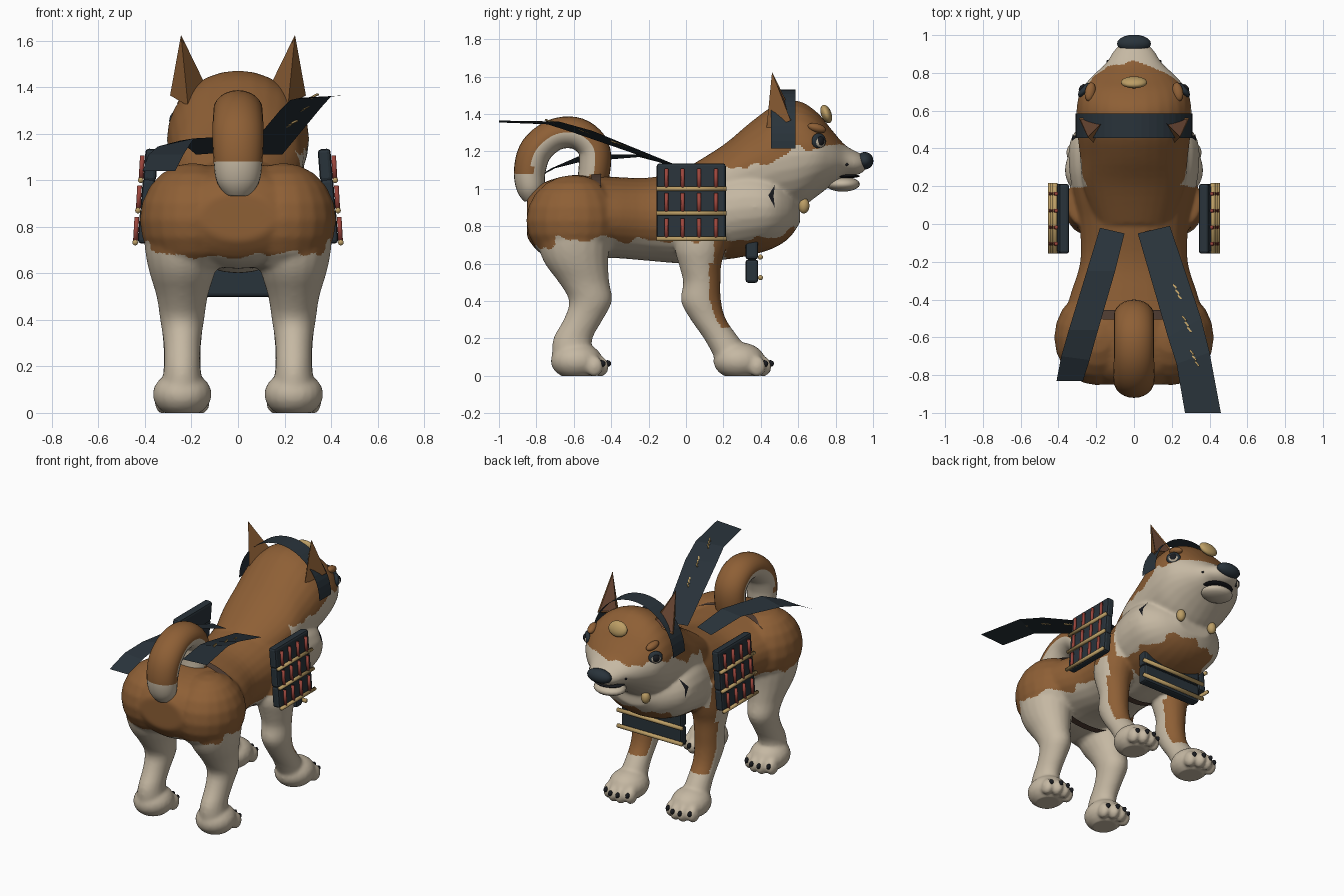
import bpy, bmesh, math
from mathutils import Vector, Matrix
from mathutils.bvhtree import BVHTree

if "Cube" in bpy.data.objects:
    bpy.data.objects.remove(bpy.data.objects["Cube"])

def material(name, r, g, b):
    m = bpy.data.materials.new(name)
    m.diffuse_color = (r, g, b, 1)
    m.use_nodes = True
    m.node_tree.nodes["Principled BSDF"].inputs["Base Color"].default_value = m.diffuse_color
    return m

BROWN = material("brown_fur", .27, .115, .036)
CREAM = material("cream_fur", .56, .48, .365)
NAVY = material("dark_navy", .022, .033, .043)
GOLD = material("gold", .50, .34, .13)
RED = material("red_cord", .33, .06, .045)
BLACK = material("black", .010, .011, .014)
STRAP = material("strap_brown", .085, .05, .035)
EAR = material("inner_ear", .15, .065, .035)

def finish(name, bm, mats, smooth=True, recalc=True):
    me = bpy.data.meshes.new(name)
    if recalc:
        bmesh.ops.recalc_face_normals(bm, faces=bm.faces)
    bm.to_mesh(me)
    bm.free()
    for m in mats:
        me.materials.append(m)
    for p in me.polygons:
        p.use_smooth = smooth
    ob = bpy.data.objects.new(name, me)
    bpy.context.collection.objects.link(ob)
    return ob

def dense(rows, k=4):
    """Catmull-Rom interpolation of number rows."""
    out = []
    for i in range(len(rows) - 1):
        a, b, c, d = (rows[max(0, min(len(rows) - 1, i + j))] for j in (-1, 0, 1, 2))
        for s in range(k):
            t = s / k
            out.append([.5 * (2*q + (r-p)*t + (2*p-5*q+4*r-w)*t*t + (3*q-p-3*r+w)*t**3)
                        for p, q, r, w in zip(a, b, c, d)])
    return out + [list(rows[-1])]

def loft(bm, rings, n=28):
    """Rings are (centre, axis u, axis v); ends are capped."""
    loops = []
    for c, u, v in rings:
        loops.append([bm.verts.new(c + u*math.cos(2*math.pi*i/n) + v*math.sin(2*math.pi*i/n))
                      for i in range(n)])
    for a, b in zip(loops, loops[1:]):
        for i in range(n):
            bm.faces.new((a[i], a[(i+1) % n], b[(i+1) % n], b[i]))
    bm.faces.new(loops[0][::-1])
    bm.faces.new(loops[-1])

def ball(bm, c, r, seg=20):
    bmesh.ops.create_uvsphere(bm, u_segments=seg, v_segments=seg // 2, radius=1,
                              matrix=Matrix.Translation(c) @ Matrix.Diagonal((*r, 1)))

def blob(name, c, r, mat, rot=(0, 0, 0)):
    bm = bmesh.new()
    ball(bm, (0, 0, 0), r)
    ob = finish(name, bm, [mat])
    ob.location, ob.rotation_euler = c, rot
    return ob

def box(name, c, size, mat, bevel=0, rot=(0, 0, 0)):
    bm = bmesh.new()
    bmesh.ops.create_cube(bm, size=1, matrix=Matrix.Diagonal((*size, 1)))
    if bevel:
        bmesh.ops.bevel(bm, geom=bm.edges[:], offset=bevel, segments=2, affect='EDGES', profile=.5)
    ob = finish(name, bm, [mat], False)
    ob.location, ob.rotation_euler = c, rot
    return ob

def rod(name, a, b, r, mat):
    a, b = Vector(a), Vector(b)
    q = (b - a).to_track_quat('Z', 'Y')
    bm = bmesh.new()
    loft(bm, [(p, q @ Vector((r, 0, 0)), q @ Vector((0, r, 0))) for p in (a, b)], 10)
    return finish(name, bm, [mat])

def slices(bm, rows):
    """Loft along y from (y, bottom, top, half width)."""
    loft(bm, [(Vector((0, y, (b+t)/2)), Vector((w, 0, 0)), Vector((0, 0, (t-b)/2)))
              for y, b, t, w in dense(rows)])

# Body: torso, head, haunches, legs and paws fused into one skin
bm = bmesh.new()
slices(bm, [(-.85, .74, .95, .16), (-.77, .65, 1.03, .30), (-.6, .62, 1.075, .385), (-.4, .63, 1.065, .345),
            (-.2, .615, 1.06, .285), (0, .60, 1.10, .29), (.15, .615, 1.13, .32), (.3, .635, 1.16, .345),
            (.45, .675, 1.13, .335), (.55, .735, 1.05, .25), (.61, .82, .95, .13)])
slices(bm, [(0, .85, 1.11, .2), (.2, .85, 1.235, .27), (.35, .84, 1.36, .285), (.48, .86, 1.45, .30),
            (.6, .89, 1.47, .305), (.7, .96, 1.41, .285), (.78, 1.02, 1.315, .225), (.85, 1.06, 1.235, .15),
            (.92, 1.075, 1.195, .105), (.96, 1.10, 1.17, .06)])
HIND = [(.85, -.6, .2, .17), (.7, -.6, .19, .16), (.6, -.585, .17, .14), (.5, -.545, .135, .11), (.4, -.51, .115, .095),
        (.3, -.55, .105, .08), (.2, -.605, .105, .078), (.1, -.61, .105, .09), (.03, -.61, .09, .08)]
FORE = [(.9, .12, .14, .12), (.7, .08, .14, .125), (.6, .075, .115, .11), (.5, .085, .10, .095), (.4, .08, .108, .092),
        (.3, .12, .095, .082), (.2, .19, .095, .08), (.1, .25, .10, .09), (.03, .26, .09, .08)]
for s in (-1, 1):
    ball(bm, (s*.195, -.6, .83), (.228, .255, .245))
    for rows, fy in ((HIND, -.585), (FORE, .285)):
        loft(bm, [(Vector((s*.24, y, z)), Vector((rx, 0, 0)), Vector((0, ry, 0)))
                  for z, y, ry, rx in dense(rows, 3)], 20)
        ball(bm, (s*.24, fy, .08), (.128, .14, .1))
        for k in range(4):
            ball(bm, (s*.24 + (k-1.5)*.056, fy + (.125 if k in (1, 2) else .095), .05), (.036, .05, .056), 12)
raw = finish("raw_skin", bm, [BROWN, CREAM])
mod = raw.modifiers.new("fuse", 'REMESH')
mod.mode, mod.voxel_size = 'VOXEL', .0105
mod = raw.modifiers.new("relax", 'SMOOTH')
mod.factor, mod.iterations = .5, 10
skin = bpy.data.meshes.new_from_object(raw.evaluated_get(bpy.context.evaluated_depsgraph_get()))
bpy.data.objects.remove(raw)
skin.name = "body"
body = bpy.data.objects.new("body", skin)
bpy.context.collection.objects.link(body)
for v in skin.vertices:
    v.co.z = max(0, v.co.z)

def is_cream(c, n):
    x, y, z = c
    wob = .012*math.sin(31*y + 9*x) + .008*math.sin(57*y + 40*x)
    if y < .2 and z < .60 or y > .2 and z < .26:       # legs, with a brown strip down the forelegs
        return not (y > 0 and z > .26 and n.y > .4)
    if y < .2 + wob:
        return z < (.70 if y > -.7 else .66) + .2*min(abs(x), .3)*.5 + wob and not (y > .15 and n.y > .4)
    if z < .73 + wob + max(0, y - .42)*.4:             # brown chest
        return False
    return z < 1.12 + .1*max(0, min(1, (y - .4)/.2)) + wob

for p in skin.polygons:
    p.use_smooth = True
    p.material_index = int(is_cream(p.center, p.normal))
bvh = BVHTree.FromPolygons([v.co for v in skin.vertices], [p.vertices[:] for p in skin.polygons])

# Tail curling up and back, cream inside and at the tip
bm = bmesh.new()
path = dense([(-.52, .98, .075), (-.49, 1.10, .085), (-.495, 1.22, .085), (-.58, 1.295, .085), (-.70, 1.29, .085),
              (-.80, 1.21, .088), (-.835, 1.10, .085), (-.83, 1.00, .075), (-.82, .94, .045)], 5)
rings = []
for i, (y, z, r) in enumerate(path):
    a, b = path[max(0, i-1)], path[min(len(path)-1, i+1)]
    t = Vector((0, b[0]-a[0], b[1]-a[1])).normalized()
    rings.append((Vector((0, y, z)), Vector((r*1.25, 0, 0)), Vector((0, -t.z, t.y))*r))
loft(bm, rings, 24)
tail = finish("tail", bm, [BROWN, CREAM])
for p in tail.data.polygons:
    d = Vector((0, p.center.y + .66, p.center.z - 1.13))
    p.material_index = int((p.normal.dot(d.normalized()) < -.15 and p.center.y < -.45) or
                           (p.center.z < 1.075 and p.center.y < -.7))

# Face
blob("nose", (0, .955, 1.15), (.09, .047, .047), NAVY)
blob("mouth", (0, .845, 1.068), (.108, .085, .012), BLACK)
blob("lower_jaw", (0, .838, 1.025), (.11, .092, .04), CREAM)
blob("forehead_gem", (0, .75, 1.40), (.07, .028, .052), GOLD, (.35, 0, 0))
for s in (-1, 1):
    # eyes sit in the skin, looking out and forward
    hit = bvh.ray_cast(Vector((s, .71, 1.255)), Vector((-s, 0, 0)))[0]
    turn, out_dir = (0, 0, -s*.85), Vector((s*.75, .66, 0))
    blob("eye_rim", hit, (.047, .020, .043), NAVY, turn)
    blob("eye_white", hit + out_dir*.008 + Vector((0, 0, -.004)), (.034, .017, .03), CREAM, turn)
    blob("pupil", hit + out_dir*.014, (.025, .016, .026), BLACK, turn)
    blob("eyebrow", (s*.232, .70, 1.325), (.028, .052, .024), BROWN, (-.25, 0, s*.2))
    blob("neck_drop", (s*.13, .63, .91), (.03, .03, .042), GOLD)
    blob("whisker_dot", bvh.ray_cast(Vector((s, .86, 1.13)), Vector((-s, 0, 0)))[0], (.008, .008, .008), BLACK)
    # neck mark laid over the skin
    bm = bmesh.new()
    vs = []
    for y, z in ((.44, .965), (.475, 1.02), (.468, .96), (.475, .90)):
        h = bvh.ray_cast(Vector((s, y, z)), Vector((-s, 0, 0)))[0]
        vs.append(bm.verts.new(h + Vector((s*.006, 0, 0))))
    bm.faces.new((vs[0], vs[1], vs[2]))
    bm.faces.new((vs[0], vs[2], vs[3]))
    finish("neck_mark", bm, [BLACK], False)
    # Ear: pointed, with a darker inset front
    bm = bmesh.new()
    tip, out, inn, back = (bm.verts.new((s*x, y, z)) for x, y, z in
        ((.245, .46, 1.625), (.292, .56, 1.365), (.14, .565, 1.41), (.215, .43, 1.32)))
    front = bm.faces.new((tip, out, inn))
    bm.faces.new((tip, inn, back))
    bm.faces.new((tip, back, out))
    bm.faces.new((out, back, inn))
    bmesh.ops.recalc_face_normals(bm, faces=bm.faces)
    bmesh.ops.inset_individual(bm, faces=[front], thickness=.012, depth=-.006)
    front.material_index = 1
    finish("ear", bm, [BROWN, EAR], False)

def strip(name, left, right, mat):
    """Cloth sheet between two edges."""
    bm = bmesh.new()
    rows = [(bm.verts.new(a), bm.verts.new(b)) for a, b in zip(left, right)]
    for (a, b), (c, d) in zip(rows, rows[1:]):
        bm.faces.new((a, b, d, c))
    return finish(name, bm, [mat], False, False)

# Headband arching over the head
arc = [(.31*math.cos(a), 1.215 + .315*math.sin(a)) for a in (math.pi*i/24 for i in range(25))]
strip("headband", [(x, .455, z) for x, z in arc], [(x, .585, z) for x, z in arc], NAVY)

# Trailing ribbons
strip("right_ribbon", [(.02, -.05, 1.11), (.18, -.6, 1.30), (.225, -.74, 1.345), (.27, -1, 1.355)],
      [(.19, -.01, 1.11), (.355, -.5, 1.31), (.40, -.68, 1.36), (.46, -1, 1.365)], NAVY)
strip("left_ribbon", [(-.18, -.02, 1.11), (-.25, -.25, 1.17), (-.345, -.56, 1.145), (-.385, -.70, 1.11), (-.41, -.83, 1.04)],
      [(-.05, -.05, 1.12), (-.10, -.25, 1.185), (-.19, -.56, 1.18), (-.235, -.72, 1.11), (-.27, -.83, 1.04)], NAVY)
for x, y, z in ((.23, -.36, 1.243), (.28, -.53, 1.305), (.32, -.71, 1.357)):
    for k in (-1, 0, 1):
        box("ribbon_stitch", (x + k*.014, y - k*.03, z + k*.008), (.009, .032, .008), GOLD, 0, (-.3, 0, .7))

# Belts around the body; the front one passes only underneath
for y, lo, hi, w, first in ((-.48, .61, 1.087, .37, 0), (0, .592, 1.10, .298, 20)):
    ring = [(w*math.cos(a), (lo+hi)/2 + (hi-lo)/2*math.sin(a)) for a in (math.pi*i/20 for i in range(first, 41))]
    strip("belt", [(x, y + .025, z) for x, z in ring], [(x, y - .025, z) for x, z in ring], STRAP)

# Side armour: three tiers, gold rails and red cords
for s in (-1, 1):
    for k, (z, h) in enumerate(((1.065, .14), (.935, .14), (.80, .145))):
        x = .375 + .012*k
        box("side_armour", (s*x, .028, z), (.055, .37, h), NAVY, .015, (0, -s*.08, 0))
        rail = z - h/2 + .005
        rod("armour_rail", (s*(x+.043), -.157, rail), (s*(x+.043), .217, rail), .0125, GOLD)
        for y in (-.105, -.018, .07, .16):
            rod("armour_cord", (s*(x+.042), y, z - .06), (s*(x+.036), y, z + .042), .0105, RED)

# Chest guard hanging in front of the forelegs
for z in (.685, .56):
    box("chest_guard", (0, .352, z), (.46, .068, .125), NAVY, .015)
for z in (.75, .635, .525):
    rod("chest_rail", (-.25, .398, z), (.25, .398, z), .014, GOLD)

# Claws
for s in (-1, 1):
    for fy in (-.585, .285):
        for k in range(4):
            blob("claw", (s*.24 + (k-1.5)*.056, fy + (.165 if k in (1, 2) else .135), .066),
                 (.013, .02, .018), BLACK)
